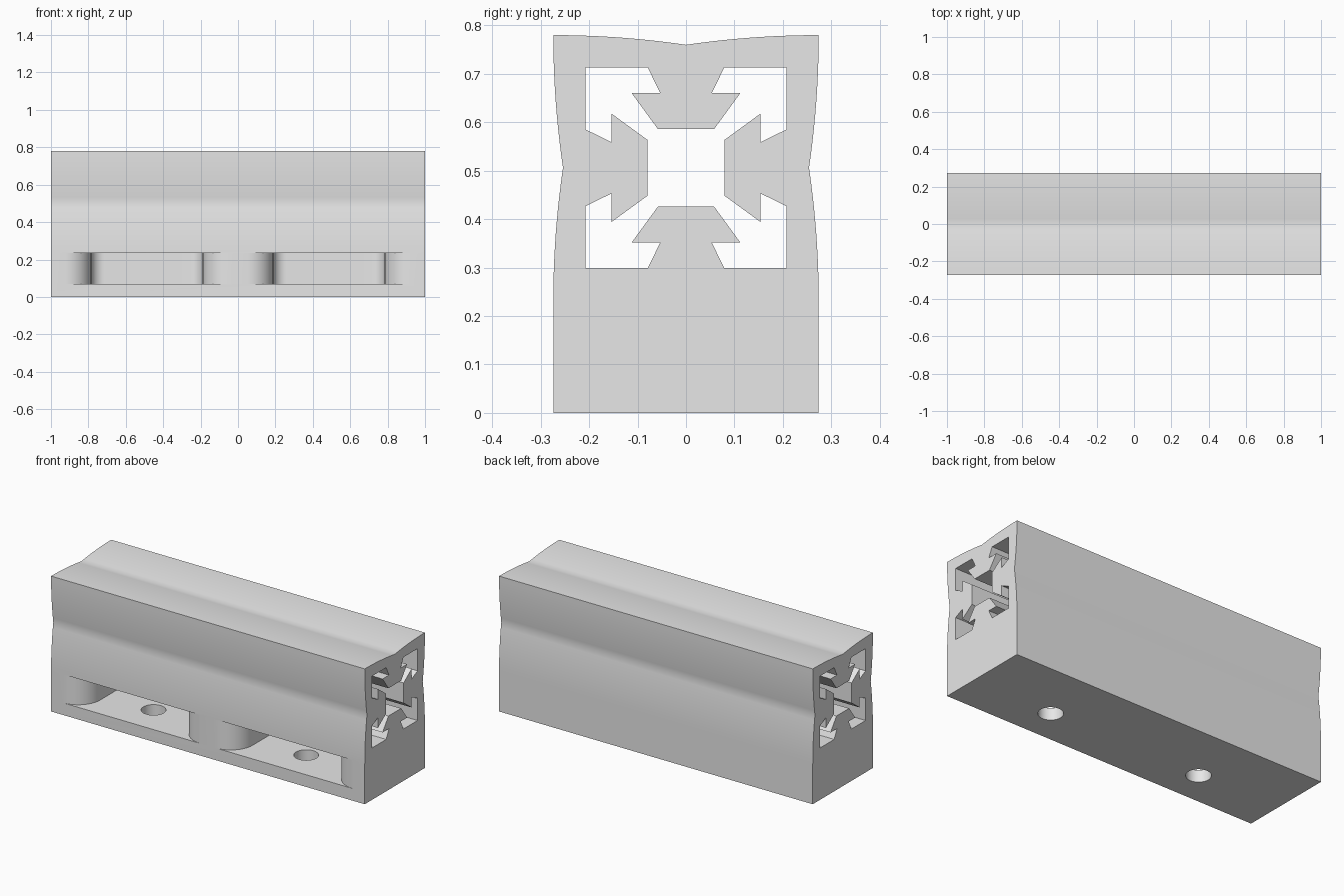
import bpy, bmesh
from math import sin, cos, pi, radians

cube = bpy.data.objects.get("Cube")
if cube:
    bpy.data.objects.remove(cube, do_unlink=True)

HALF = 0.274            # half width of the square rail section
CZ = 0.506              # height of the rail axis
DIP = 0.02              # depth of the shallow hollow on each side
FLOOR, CEIL = 0.07, 0.234
DEPTH = 0.41
SPACING = 0.4865

grey = bpy.data.materials.new("light_grey")
grey.use_nodes = True
grey.diffuse_color = (0.8, 0.8, 0.8, 1)
grey.node_tree.nodes["Principled BSDF"].inputs["Base Color"].default_value = (0.8, 0.8, 0.8, 1)


def prism(name, points, place, lo, hi):
    """Extrude a 2D outline from lo to hi; place maps (u, v, w) to xyz."""
    bm = bmesh.new()
    rings = [[bm.verts.new(place(u, v, w)) for u, v in points] for w in (lo, hi)]
    bm.faces.new(rings[0])
    bm.faces.new(rings[1])
    n = len(points)
    for i in range(n):
        j = (i + 1) % n
        bm.faces.new((rings[0][i], rings[0][j], rings[1][j], rings[1][i]))
    bmesh.ops.recalc_face_normals(bm, faces=bm.faces)
    mesh = bpy.data.meshes.new(name)
    bm.to_mesh(mesh)
    bm.free()
    mesh.materials.append(grey)
    obj = bpy.data.objects.new(name, mesh)
    bpy.context.collection.objects.link(obj)
    return obj


def along_x(u, v, w):
    return (w, u, v)


def cut(target, cutter):
    cutter.hide_render = True
    mod = target.modifiers.new("cut", "BOOLEAN")
    mod.operation = "DIFFERENCE"
    mod.solver = "EXACT"
    mod.object = cutter
    bpy.context.view_layer.objects.active = target
    bpy.ops.object.modifier_apply(modifier=mod.name)
    bpy.data.objects.remove(cutter, do_unlink=True)


# Outer section: three hollowed sides above a plain block
STEPS = 20
hollow = []
for i in range(STEPS + 1):
    t = -1 + 2 * i / STEPS
    hollow.append((HALF * t, HALF - DIP * (1 - abs(t)) ** 2))
right = [(v, CZ + u) for u, v in hollow]
top = [(-u, CZ + v) for u, v in hollow]
left = [(-v, CZ - u) for u, v in hollow]
outline = [(-HALF, 0), (HALF, 0)] + right + top[1:] + left[1:]
body = prism("rail_body", outline, along_x, -1, 1)

# Cross-shaped channel with four dovetail teeth, one quarter turned four times
quarter = [(0.08, 0.058), (0.154, 0.112), (0.154, 0.053), (0.207, 0.079), (0.207, 0.207)]
quarter += [(v, u) for u, v in reversed(quarter[:4])]
channel = []
for k in range(4):
    c, s = round(cos(k * pi / 2)), round(sin(k * pi / 2))
    channel += [(u * c - v * s, CZ + u * s + v * c) for u, v in quarter]
cut(body, prism("channel_cutter", channel, along_x, -1.1, 1.1))

# Pocket outline: flared mouth, straight walls, rounded back corners
MOUTH, FLARE, FILLET = 0.438, 0.14, 0.07
arc = [i * pi / 24 for i in range(13)]
side = [(MOUTH, -0.05)]
side += [(MOUTH - FLARE * sin(a), FLARE - FLARE * cos(a)) for a in arc]
inner = MOUTH - FLARE - FILLET
side += [(inner + FILLET * cos(a), DEPTH - FILLET + FILLET * sin(a)) for a in arc]
pocket = side + [(-u, v) for u, v in reversed(side)]
circle = [(0.065 * cos(i * pi / 20), 0.2 + 0.065 * sin(i * pi / 20)) for i in range(40)]

# Two front pockets, each with a screw hole through its floor
for x in (-SPACING, SPACING):
    def upright(u, v, w, x=x):
        return (x + u, v - HALF, w)
    cut(body, prism("pocket_cutter", pocket, upright, FLOOR, CEIL))
    cut(body, prism("hole_cutter", circle, upright, -0.1, FLOOR + 0.05))

bpy.ops.object.select_all(action="DESELECT")
body.select_set(True)
bpy.context.view_layer.objects.active = body
bpy.ops.object.shade_smooth_by_angle(angle=radians(30))
